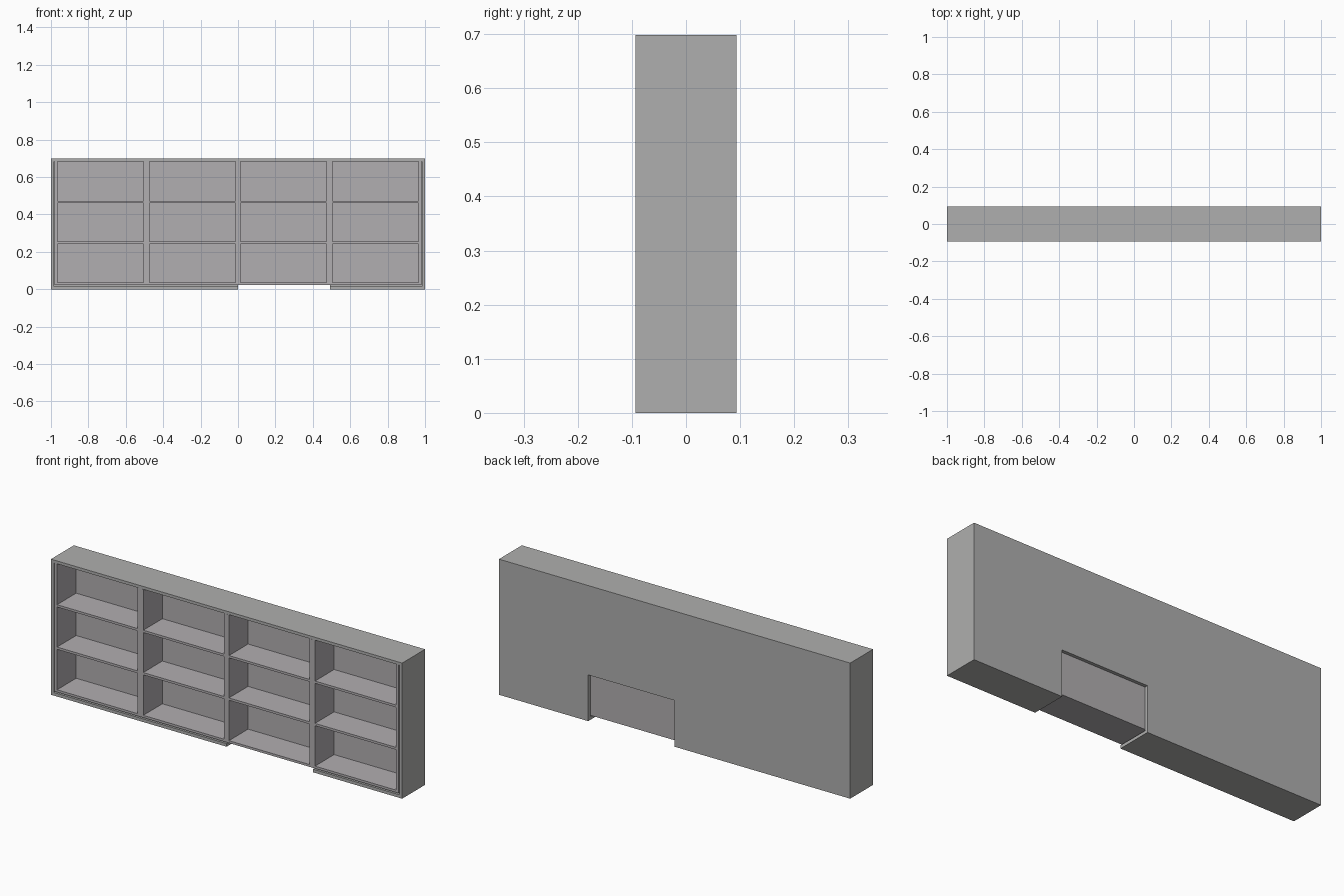
import bpy

if "Cube" in bpy.data.objects:
    bpy.data.objects.remove(bpy.data.objects["Cube"])


def material(name, rgb):
    m = bpy.data.materials.new(name)
    m.diffuse_color = (*rgb, 1)
    m.use_nodes = True
    m.node_tree.nodes["Principled BSDF"].inputs["Base Color"].default_value = m.diffuse_color
    return m


CASE = material("neutral grey", (0.43, 0.43, 0.425))
UNIT = material("warm grey", (0.443, 0.425, 0.44))


def box(name, mat, x0, x1, y0, y1, z0, z1):
    bpy.ops.mesh.primitive_cube_add(
        size=1, location=((x0 + x1) / 2, (y0 + y1) / 2, (z0 + z1) / 2))
    ob = bpy.context.object
    ob.name = name
    ob.scale = (x1 - x0, y1 - y0, z1 - z0)
    bpy.ops.object.transform_apply(location=False, rotation=False, scale=True)
    ob.data.materials.append(mat)
    return ob


F, B = -0.093, 0.093          # front and back planes
H = 0.698                     # overall height
T = 0.016                     # outer case thickness
NX0, NX1, NZ = 0.0, 0.492, 0.238   # notch in the case bottom and back
YB = 0.076                    # inside of the case back
TOP = H - 0.015               # underside of the case top

# Outer case: sides, top, split bottom and notched back
for side, x in (("left", -1), ("right", 1 - T)):
    box("case_side_" + side, CASE, x, x + T, F, B, 0, H)
box("case_top", CASE, -1 + T, 1 - T, F, B, TOP, H)
for side, x0, x1 in (("left", -1 + T, NX0), ("right", NX1, 1 - T)):
    box("case_bottom_" + side, CASE, x0, x1, F, B, 0, T)
    box("case_back_" + side, CASE, x0, x1, YB, B, T, NZ)
box("case_back_upper", CASE, -1 + T, 1 - T, YB, B, NZ, TOP)

# Inner shelf unit, standing just clear of the case
FI = F - 0.0005
uprights = [(-0.98, -0.965), (-0.506, -0.474), (-0.014, 0.014),
            (0.474, 0.504), (0.965, 0.98)]
for i, (x0, x1) in enumerate(uprights):
    box(f"upright_{i}", UNIT, x0, x1, FI, YB - 0.001, 0.023, TOP)
box("unit_back", UNIT, -0.965, 0.965, 0.062, YB - 0.001, 0.023, TOP)
for i in range(4):
    x0, x1 = uprights[i][1], uprights[i + 1][0]
    for j, (z0, z1) in enumerate(((0.023, 0.035), (0.243, 0.255), (0.461, 0.473))):
        box(f"shelf_{i}_{j}", UNIT, x0, x1, FI, 0.062, z0, z1)
